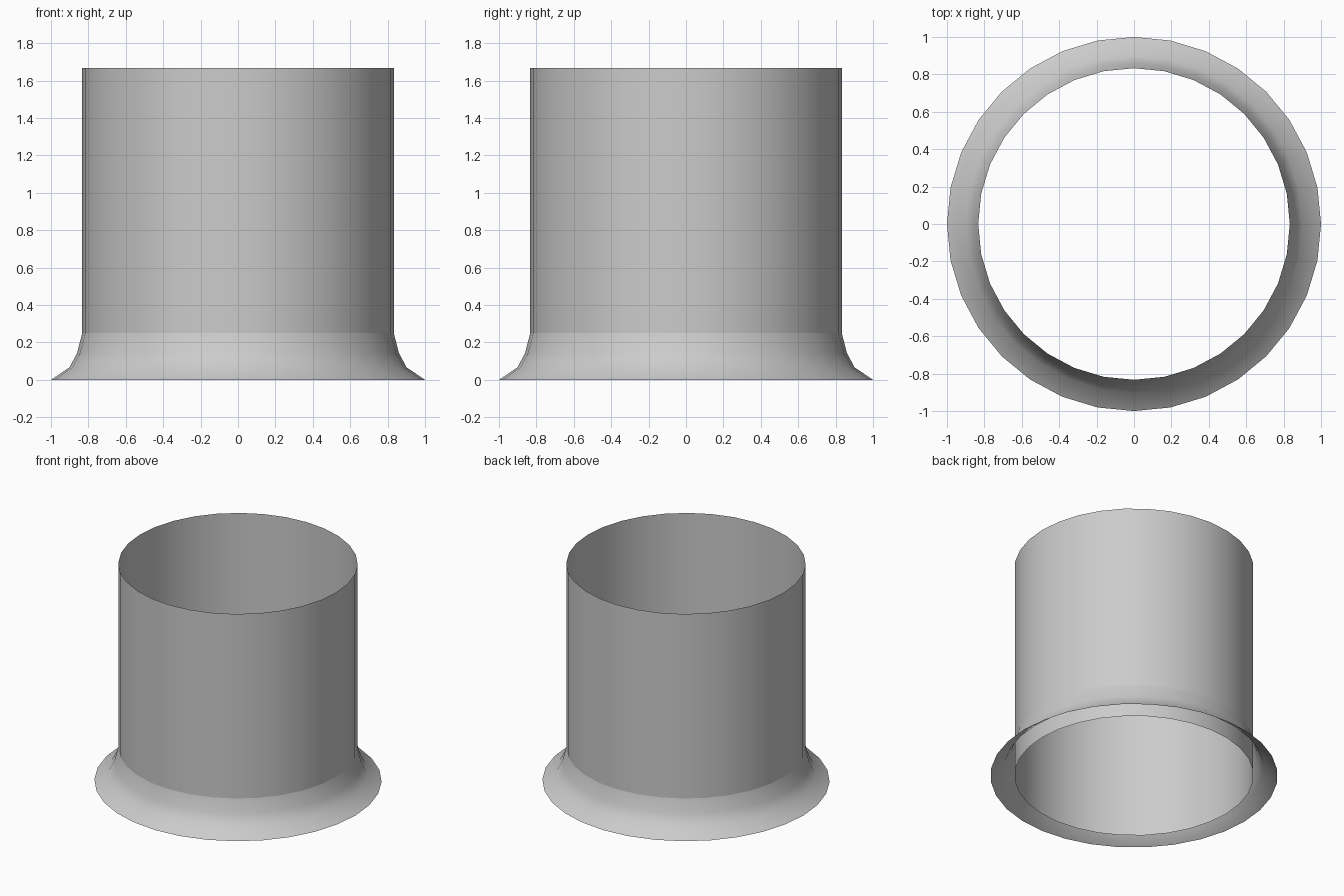
import bpy, bmesh
from math import cos, sin, tau

if "Cube" in bpy.data.objects:
    bpy.data.objects.remove(bpy.data.objects["Cube"])

SIDES = 32


def revolve(name, profile):
    """Spin an open (radius, z) profile around the z axis into a thin shell."""
    bm = bmesh.new()
    rings = [[bm.verts.new((r * cos(tau * i / SIDES), r * sin(tau * i / SIDES), z))
              for i in range(SIDES)] for r, z in profile]
    for low, high in zip(rings, rings[1:]):
        for i in range(SIDES):
            j = (i + 1) % SIDES
            bm.faces.new((low[i], low[j], high[j], high[i]))
    mesh = bpy.data.meshes.new(name)
    bm.to_mesh(mesh)
    bm.free()
    mesh.shade_smooth()
    obj = bpy.data.objects.new(name, mesh)
    bpy.context.collection.objects.link(obj)
    return obj


# Open straight pipe running the full height
revolve("pipe", [(0.833, 0), (0.833, 1.667)])

# Concave flared skirt around the foot, open underneath
revolve("flared_skirt", [(1.0, 0), (0.9, 0.068), (0.86, 0.145), (0.833, 0.25)])
